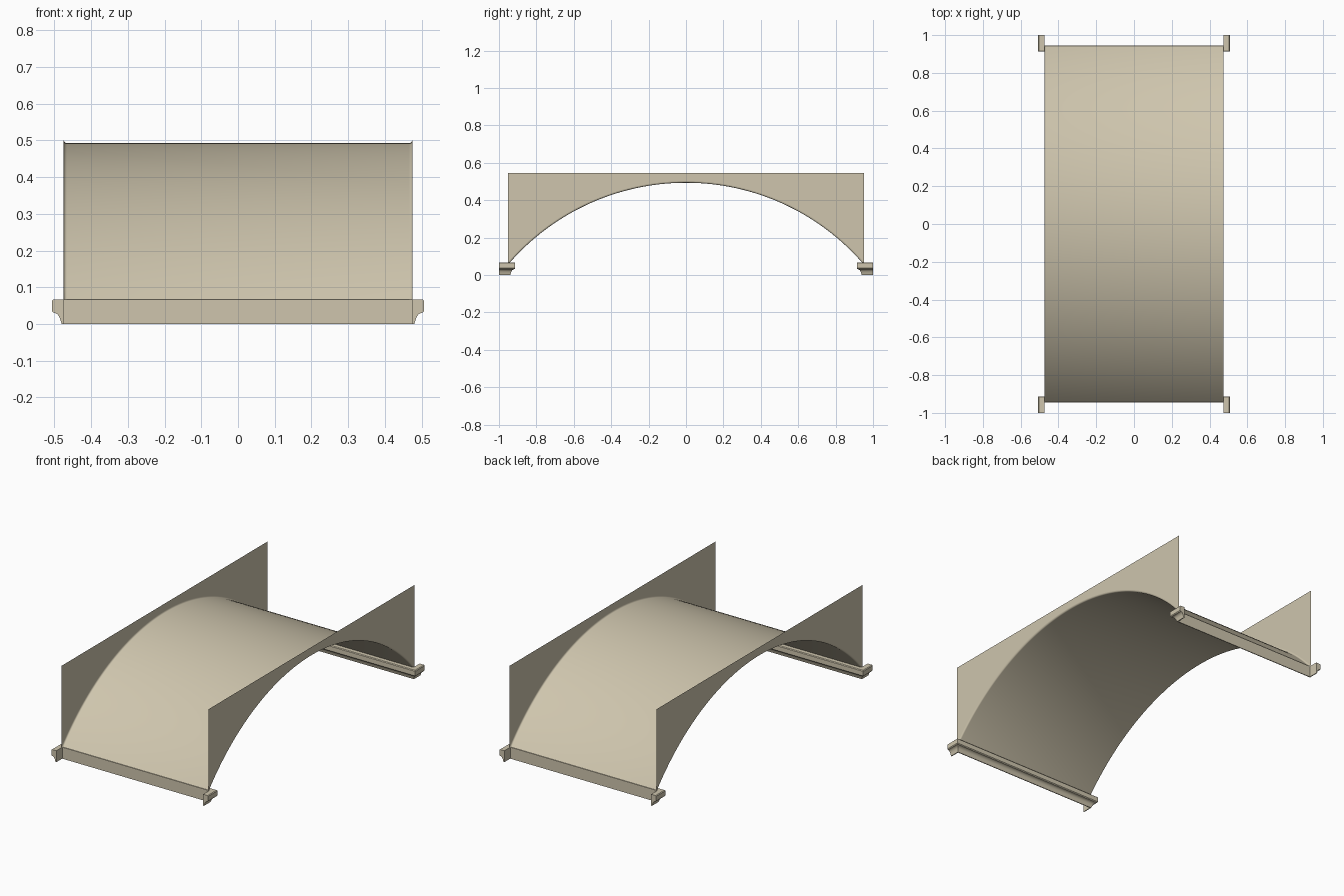
import bpy, bmesh, math

if "Cube" in bpy.data.objects:
    bpy.data.objects.remove(bpy.data.objects["Cube"])

HALF_W = 0.475            # half width of the arch
SPRING_Z = 0.067          # height where the arch starts
WALL_Y, APEX, TOP = 0.953, 0.502, 0.545
BEVEL = 0.009             # rounded arris between soffit and walls
N = 64

rise = APEX - SPRING_Z
R = (WALL_Y ** 2 + rise ** 2) / (2 * rise)
ZC = APEX - R

stone = bpy.data.materials.new("pale stone")
stone.diffuse_color = (0.62, 0.56, 0.42, 1)
stone.use_nodes = True
stone.node_tree.nodes["Principled BSDF"].inputs["Base Color"].default_value = stone.diffuse_color


def arc(radius):
    """Points (y, z) of an arc that starts and ends at the springing height."""
    a = math.acos((SPRING_Z - ZC) / radius)
    return [(radius * math.sin(t), ZC + radius * math.cos(t))
            for t in (-a + 2 * a * i / N for i in range(N + 1))]


def strips(name, rows, angle=30, closed=False):
    """Skin a list of point rows into a surface."""
    bm = bmesh.new()
    vs = [[bm.verts.new(p) for p in row] for row in rows]
    pairs = list(zip(vs, vs[1:]))
    if closed:
        pairs.append((vs[-1], vs[0]))
    for a, b in pairs:
        for i in range(len(a) - 1):
            bm.faces.new((a[i], a[i + 1], b[i + 1], b[i]))
    if closed:                               # cap both ends of the sweep
        bm.faces.new([r[0] for r in vs])
        bm.faces.new([r[-1] for r in vs])
        bmesh.ops.recalc_face_normals(bm, faces=bm.faces)
    me = bpy.data.meshes.new(name)
    bm.to_mesh(me)
    bm.free()
    me.materials.append(stone)
    ob = bpy.data.objects.new(name, me)
    bpy.context.collection.objects.link(ob)
    bpy.ops.object.select_all(action='DESELECT')
    ob.select_set(True)
    bpy.context.view_layer.objects.active = ob
    bpy.ops.object.shade_smooth_by_angle(angle=math.radians(angle))
    return ob


# Curved soffit with rounded edges on both sides
section = [(HALF_W - BEVEL + BEVEL * math.sin(t), R - BEVEL * math.cos(t))
           for t in (math.pi / 2 * k / 4 for k in range(5))]
section = [(-x, r) for x, r in reversed(section)] + section
strips("arch_soffit", [[(x, y, z) for y, z in arc(r)] for x, r in section])

# Flat spandrel walls above the arch
for side, name in ((-1, "left"), (1, "right")):
    pts = arc(R)
    low = [(side * HALF_W, y, z) for y, z in pts]
    high = [(side * HALF_W, y, TOP) for y, z in pts]
    strips(name + "_spandrel_wall", [low, high] if side > 0 else [high, low])

# Impost moulding: profile swept round three sides of each pier
profile = [(0, 0), (0.005, 0), (0.008, 0.009), (0.011, 0.018), (0.016, 0.026),
           (0.023, 0.030), (0.028, 0.031), (0.032, 0.036), (0.032, 0.063),
           (0.028, SPRING_Z), (0, SPRING_Z)]
PIER_Y = 0.945
for s, name in ((-1, "front"), (1, "back")):
    rows = []
    for d, z in profile:
        x, y = HALF_W + d, s * (PIER_Y - d)
        rows.append([(-x, s, z), (-x, y, z), (x, y, z), (x, s, z)])
    strips(name + "_impost_moulding", rows, closed=True)
